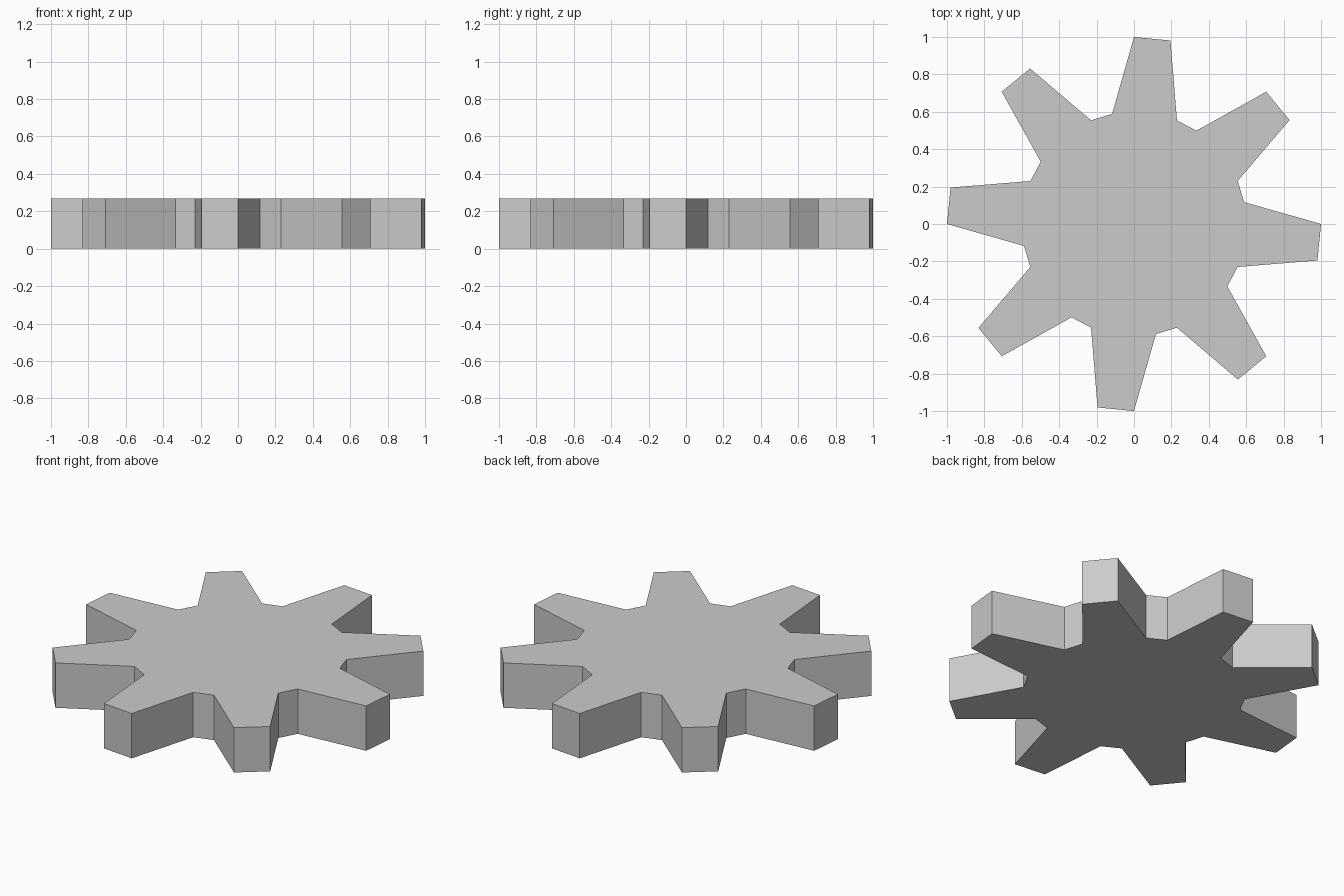
import bpy, bmesh
from math import cos, sin, pi

if "Cube" in bpy.data.objects:
    bpy.data.objects.remove(bpy.data.objects["Cube"])

TEETH = 8
R_TIP, R_ROOT, HEIGHT = 1.0, 0.6, 0.267

# Gear outline: each tooth pitch has tip, root, root, tip at equal angular steps
radii = [R_TIP, R_ROOT, R_ROOT, R_TIP] * TEETH
step = 2 * pi / len(radii)

bm = bmesh.new()
outline = [bm.verts.new((r * cos(i * step), r * sin(i * step), 0))
           for i, r in enumerate(radii)]
bottom = bm.faces.new(outline)

# Extrude the outline into a solid, keeping the bottom cap
top = bmesh.ops.extrude_face_region(bm, geom=[bottom], use_keep_orig=True)
bmesh.ops.translate(bm, vec=(0, 0, HEIGHT),
                    verts=[g for g in top["geom"] if isinstance(g, bmesh.types.BMVert)])
bmesh.ops.recalc_face_normals(bm, faces=bm.faces)

mesh = bpy.data.meshes.new("gear")
bm.to_mesh(mesh)
bm.free()
bpy.context.collection.objects.link(bpy.data.objects.new("gear", mesh))
